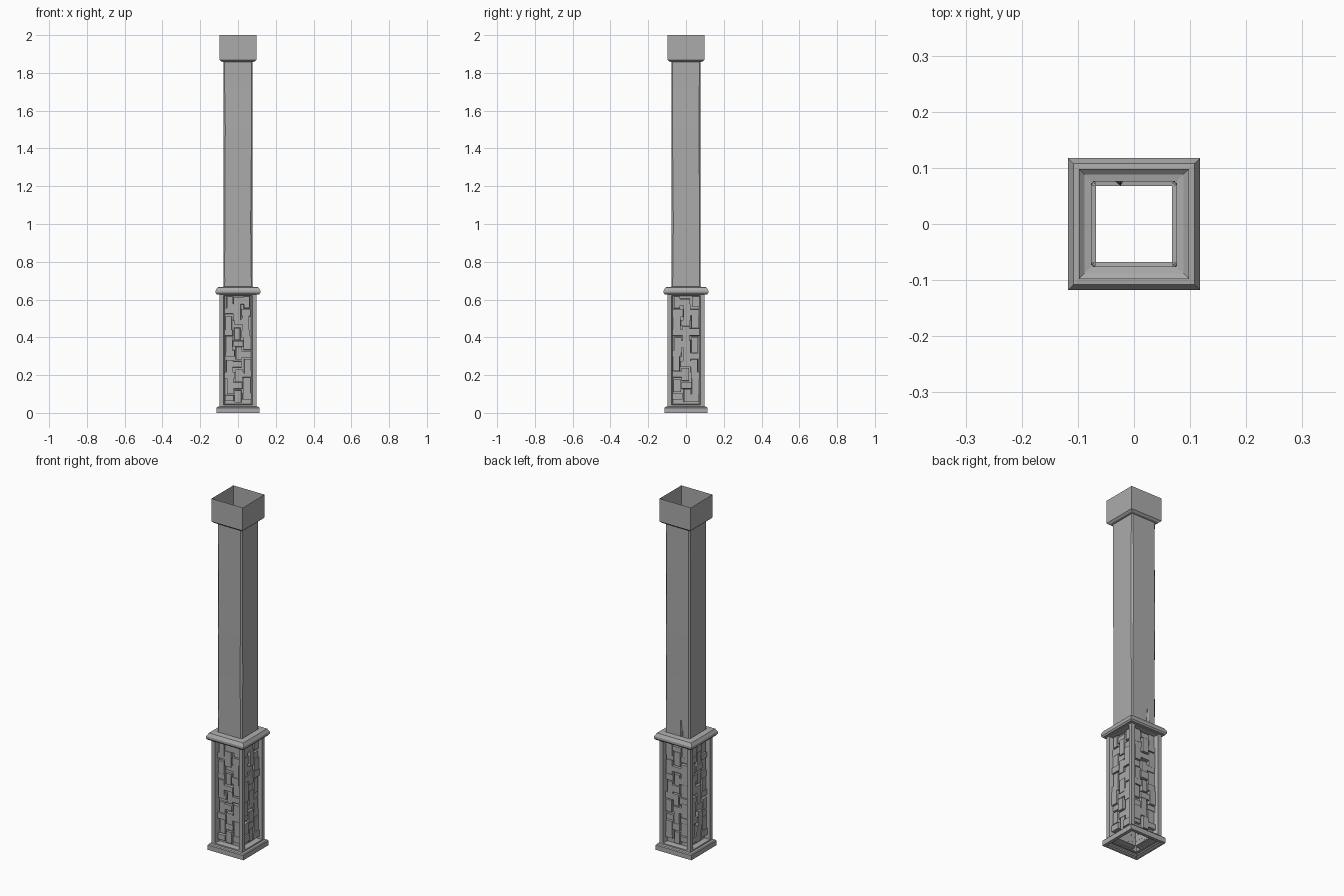
import bpy, bmesh, math, random
from mathutils import Vector, Matrix

if "Cube" in bpy.data.objects:
    bpy.data.objects.remove(bpy.data.objects["Cube"])

random.seed(7)
stone = bpy.data.materials.new("dark_stone")
stone.diffuse_color = (0.41, 0.41, 0.41, 1)
stone.use_nodes = True
stone.node_tree.nodes["Principled BSDF"].inputs["Base Color"].default_value = stone.diffuse_color


def finish(name, bm):
    bmesh.ops.remove_doubles(bm, verts=bm.verts, dist=1e-5)
    bmesh.ops.recalc_face_normals(bm, faces=bm.faces)
    me = bpy.data.meshes.new(name)
    bm.to_mesh(me)
    bm.free()
    me.materials.append(stone)
    ob = bpy.data.objects.new(name, me)
    bpy.context.collection.objects.link(ob)
    return ob


def bridge(bm, a, b):
    """Join two equal vertex loops with quads."""
    n = len(a)
    for i in range(n):
        j = (i + 1) % n
        bm.faces.new((a[i], a[j], b[j], b[i]))


def loft(name, rings):
    """Skin a list of equal-length point rings into an open shell."""
    bm = bmesh.new()
    rows = [[bm.verts.new(p) for p in r] for r in rings]
    for a, b in zip(rows, rows[1:]):
        bridge(bm, a, b)
    return finish(name, bm)


def square(h, z):
    return [(-h, -h, z), (h, -h, z), (h, h, z), (-h, h, z)]


def shaft_ring(z, h, notch, wear):
    """Chamfered square with an optional split in the back face."""
    a, b, c, d = [0.006 + random.uniform(0, wear) for _ in range(4)]
    return [(-h + a, -h, z), (h - b, -h, z), (h, -h + b, z), (h, h - c, z),
            (h - c, h, z), (-0.012 - z * 0.01, h, z), (-0.024, h - notch, z),
            (-0.035, h, z), (-h + d, h, z), (-h, h - d, z), (-h, -h + a, z)]


# plinth: hollow underside, small sloped top
loft("plinth", [square(h, z) for h, z in
     [(0.090, 0.004), (0.098, 0.0), (0.113, 0.0), (0.113, 0.027), (0.109, 0.032), (0.096, 0.035)]])

# collar moulding between base and shaft
loft("collar", [square(h, z) for h, z in
     [(0.097, 0.626), (0.112, 0.627), (0.118, 0.635), (0.118, 0.648), (0.108, 0.665), (0.076, 0.668)]])

# open-topped capital
loft("capital", [square(h, z) for h, z in
     [(0.076, 1.858), (0.088, 1.86), (0.098, 1.869), (0.098, 2.0)]])

# slightly worn shaft, with a split at the bottom of the back
loft("shaft", [shaft_ring(z, h, n, w) for z, h, n, w in
     [(0.665, 0.077, 0.009, 0), (0.70, 0.077, 0.007, 0.002), (0.76, 0.077, 0, 0.003),
      (1.0, 0.077, 0, 0.005), (1.25, 0.078, 0, 0.003), (1.5, 0.078, 0, 0.005),
      (1.72, 0.077, 0, 0.003), (1.86, 0.077, 0, 0)]])

sides = [Matrix.Rotation(k * math.pi / 2, 4, 'Z') for k in range(4)]

# base box: four frames with deep recessed panels
bm = bmesh.new()
for R in sides:
    loops = []
    for hx, y, z0, z1 in [(0.098, -0.098, 0.03, 0.63), (0.076, -0.098, 0.042, 0.622),
                          (0.074, -0.090, 0.044, 0.620), (0.068, -0.068, 0.046, 0.618)]:
        loops.append([bm.verts.new(R @ Vector(p)) for p in
                      [(-hx, y, z0), (hx, y, z0), (hx, y, z1), (-hx, y, z1)]])
    for a, b in zip(loops, loops[1:]):
        bridge(bm, a, b)
    bm.faces.new(loops[-1])
finish("base_panels", bm)


# woven relief: tall and wide blocks alternating at uneven depths
def block(bm, R, x, z, w, h, front):
    x0, x1 = max(x - w / 2, -0.072), min(x + w / 2, 0.072)
    z0, z1 = max(z - h / 2, 0.055), min(z + h / 2, 0.616)
    e = 0.001
    back = [bm.verts.new(R @ Vector((a, -0.0675, b))) for a, b in
            [(x0, z0), (x1, z0), (x1, z1), (x0, z1)]]
    face = [bm.verts.new(R @ Vector((a, -front, b))) for a, b in
            [(x0 + e, z0 + e), (x1 - e, z0 + e), (x1 - e, z1 - e), (x0 + e, z1 - e)]]
    bridge(bm, back, face)
    bm.faces.new(face)


bm = bmesh.new()
for R in sides:
    for row in range(10):
        for col in range(3):
            x = (col - 1) * 0.046 + random.uniform(-0.006, 0.006)
            z = 0.085 + row * 0.056 + random.uniform(-0.008, 0.008)
            if (row + col) % 2:
                w, h = random.uniform(0.032, 0.042), random.uniform(0.065, 0.09)
            else:
                w, h = random.uniform(0.046, 0.062), random.uniform(0.03, 0.042)
            block(bm, R, x, z, w, h, random.uniform(0.078, 0.088))
finish("relief_blocks", bm)
